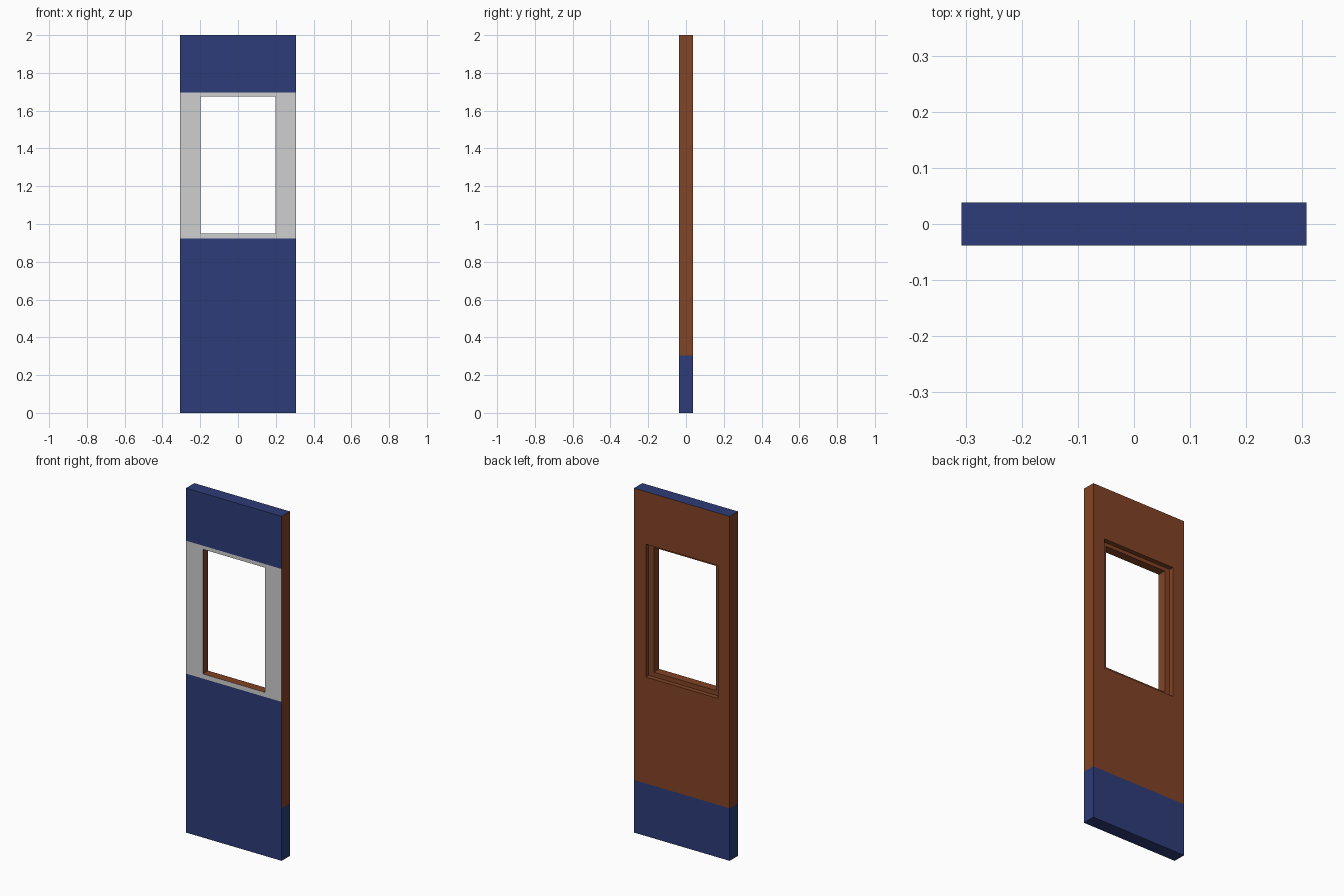
import bpy
import bmesh
from math import radians
from mathutils import Vector

default = bpy.data.objects.get("Cube")
if default:
    bpy.data.objects.remove(default, do_unlink=True)

HALF_W, HALF_D, HEIGHT = 0.3075, 0.038, 2.0
SKIRT, BAND_LOW, BAND_HIGH = 0.305, 0.923, 1.695
HOLE_LOW, HOLE_HIGH, HOLE_HALF = 0.95, 1.674, 0.199
REBATE_HALF, REBATE_Y = 0.232, 0.011


def material(name, color):
    mat = bpy.data.materials.new(name)
    mat.use_nodes = True
    rgba = (*color, 1.0)
    mat.diffuse_color = rgba
    mat.node_tree.nodes["Principled BSDF"].inputs["Base Color"].default_value = rgba
    return mat


def box(name, low, high):
    low, high = Vector(low), Vector(high)
    bpy.ops.mesh.primitive_cube_add(size=1, location=(low + high) / 2)
    obj = bpy.context.object
    obj.name = name
    obj.scale = high - low
    bpy.ops.object.transform_apply(location=True, rotation=False, scale=True)
    return obj


def cut(target, cutter):
    mod = target.modifiers.new("cut", "BOOLEAN")
    mod.operation = "DIFFERENCE"
    mod.solver = "EXACT"
    mod.object = cutter
    bpy.context.view_layer.objects.active = target
    bpy.ops.object.modifier_apply(modifier=mod.name)
    bpy.data.objects.remove(cutter, do_unlink=True)


# Slab with a window opening and a wider rebate on the back
panel = box("door_panel", (-HALF_W, -HALF_D, 0), (HALF_W, HALF_D, HEIGHT))
cut(panel, box("window_cutter", (-HOLE_HALF, -0.1, HOLE_LOW), (HOLE_HALF, 0.1, HOLE_HIGH)))
cut(panel, box("rebate_cutter", (-REBATE_HALF, REBATE_Y, BAND_LOW), (REBATE_HALF, 0.1, BAND_HIGH)))

BLUE, BROWN, GREY = range(3)
panel.data.materials.clear()
for name, color in (("navy_blue", (0.027, 0.045, 0.188)),
                    ("brown", (0.223, 0.056, 0.019)),
                    ("light_grey", (0.62, 0.62, 0.62))):
    panel.data.materials.append(material(name, color))

# Split the faces at the colour boundaries
bm = bmesh.new()
bm.from_mesh(panel.data)
bmesh.ops.triangulate(bm, faces=bm.faces[:])
for z in (SKIRT, BAND_LOW, BAND_HIGH):
    bmesh.ops.bisect_plane(bm, geom=bm.verts[:] + bm.edges[:] + bm.faces[:],
                           dist=0.0001, plane_co=(0, 0, z), plane_no=(0, 0, 1))
bm.normal_update()

# Colour by direction and height
for face in bm.faces:
    c, n = face.calc_center_median(), face.normal
    if n.y < -0.5:
        face.material_index = GREY if BAND_LOW < c.z < BAND_HIGH else BLUE
    elif c.z < SKIRT or c.z > HEIGHT - 0.001:
        face.material_index = BLUE
    else:
        face.material_index = BROWN
    face.smooth = False

bmesh.ops.dissolve_limit(bm, angle_limit=radians(1), verts=bm.verts[:],
                         edges=bm.edges[:], delimit={"MATERIAL"})
bm.to_mesh(panel.data)
bm.free()
